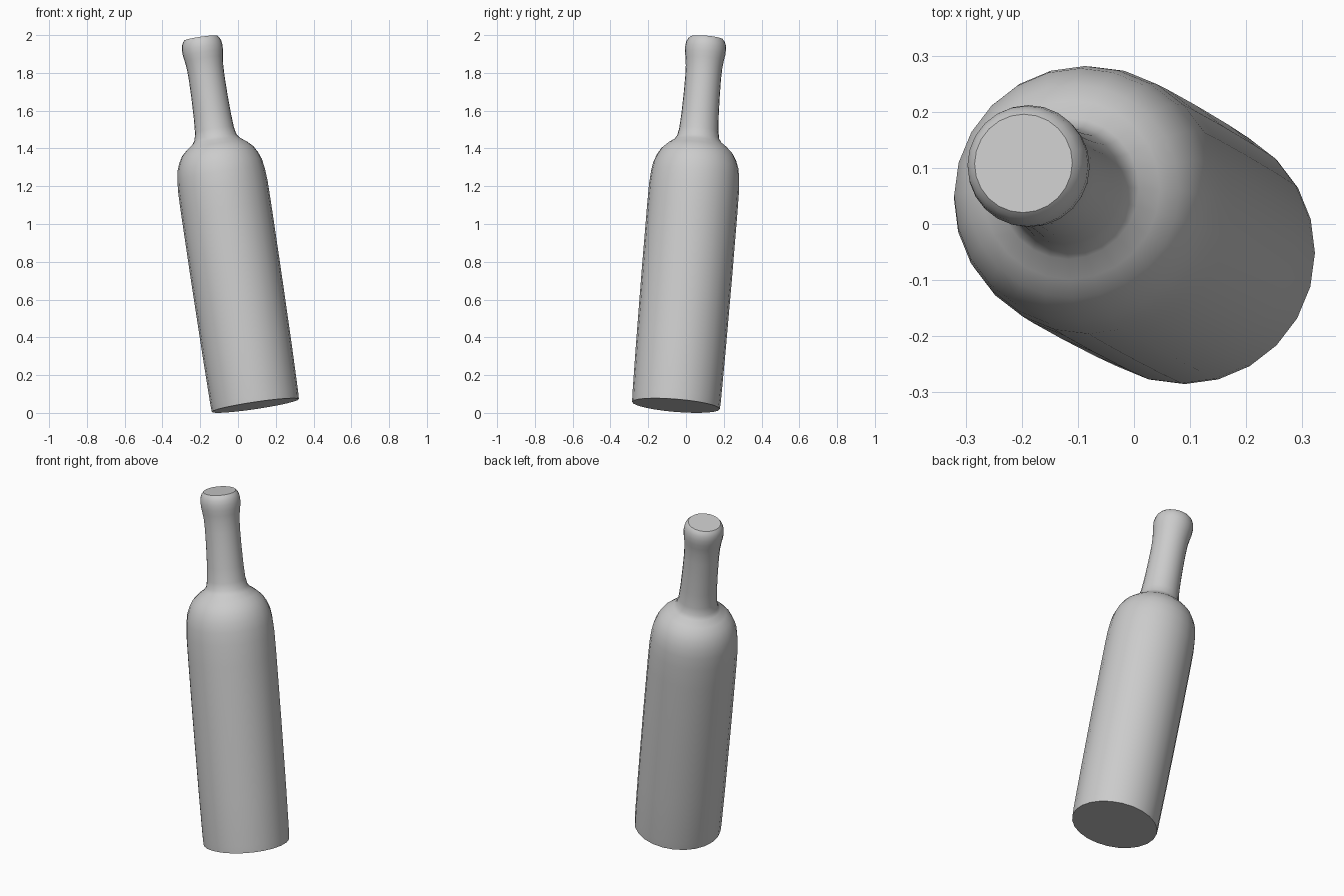
import bpy, bmesh, math
from mathutils import Vector

if "Cube" in bpy.data.objects:
    bpy.data.objects.remove(bpy.data.objects["Cube"])

SIDES = 24
BASE = Vector((0.092, -0.053, 0.04))
TOP = Vector((-0.197, 0.108, 1.985))

# bottle profile: (distance along axis, radius)
profile = [
    (0.0, 0.233), (0.04, 0.235), (0.3, 0.238), (0.7, 0.240), (1.05, 0.240),
    (1.17, 0.239), (1.24, 0.234), (1.29, 0.226), (1.33, 0.211), (1.365, 0.191),
    (1.395, 0.160), (1.42, 0.126), (1.44, 0.112), (1.48, 0.104), (1.56, 0.099),
    (1.66, 0.096), (1.76, 0.095), (1.82, 0.097), (1.86, 0.102), (1.89, 0.107),
    (1.92, 0.1085), (1.945, 0.105), (1.963, 0.097), (1.973, 0.088),
]

# lathe the closed bottle body, shoulder, neck and lip
bm = bmesh.new()
rings = []
for s, r in profile:
    rings.append([bm.verts.new((r * math.cos(2 * math.pi * i / SIDES),
                                r * math.sin(2 * math.pi * i / SIDES), s))
                  for i in range(SIDES)])
for a, b in zip(rings, rings[1:]):
    for i in range(SIDES):
        j = (i + 1) % SIDES
        bm.faces.new((a[i], a[j], b[j], b[i]))
bm.faces.new(rings[0][::-1])
bm.faces.new(rings[-1])

# lean the bottle along its tilted axis and rest it on the ground
axis = TOP - BASE
bm.transform(Vector((0, 0, 1)).rotation_difference(axis).to_matrix().to_4x4())
bmesh.ops.translate(bm, verts=bm.verts, vec=BASE)
low = min(v.co.z for v in bm.verts)
bmesh.ops.translate(bm, verts=bm.verts, vec=(0, 0, -low))

mesh = bpy.data.meshes.new("bottle")
bm.to_mesh(mesh)
bm.free()
bottle = bpy.data.objects.new("bottle", mesh)
bpy.context.collection.objects.link(bottle)
bpy.context.view_layer.objects.active = bottle
bottle.select_set(True)
bpy.ops.object.shade_smooth_by_angle(angle=math.radians(40))
